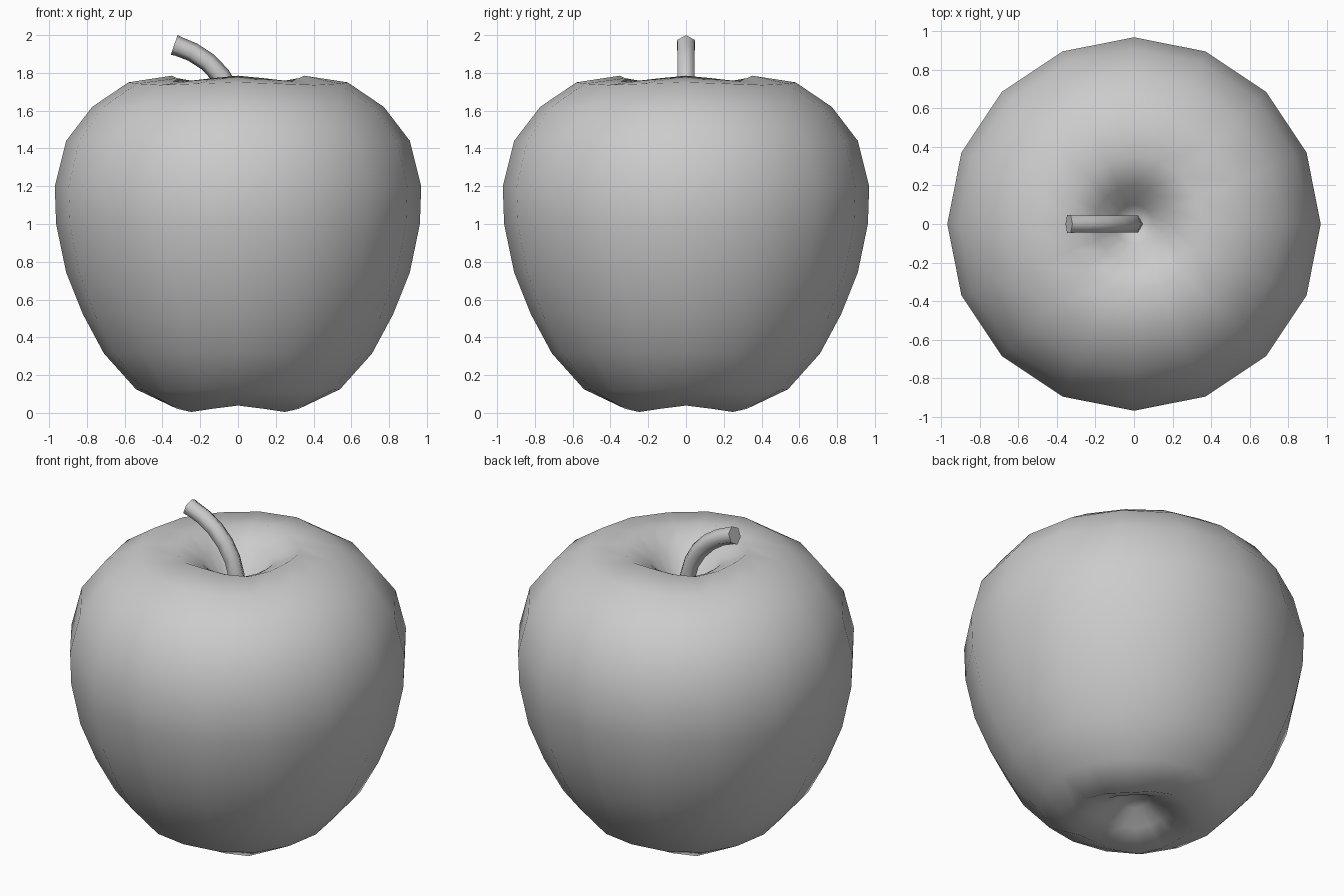
import bpy, bmesh, math
from mathutils import Vector

if "Cube" in bpy.data.objects:
    bpy.data.objects.remove(bpy.data.objects["Cube"])


def loft(name, rings, start=None, end=None, angle=60):
    """Skin a list of closed rings; ends close to a pole point or a flat cap."""
    bm = bmesh.new()
    loops = [[bm.verts.new(p) for p in ring] for ring in rings]
    n = len(loops[0])
    for a, b in zip(loops, loops[1:]):
        for i in range(n):
            j = (i + 1) % n
            bm.faces.new((a[i], a[j], b[j], b[i]))
    for loop, pole in ((loops[0], start), (loops[-1], end)):
        if pole is None:
            bm.faces.new(loop)
        else:
            tip = bm.verts.new(pole)
            for i in range(n):
                bm.faces.new((loop[i], loop[(i + 1) % n], tip))
    bmesh.ops.recalc_face_normals(bm, faces=bm.faces)
    mesh = bpy.data.meshes.new(name)
    bm.to_mesh(mesh)
    bm.free()
    obj = bpy.data.objects.new(name, mesh)
    bpy.context.collection.objects.link(obj)
    bpy.ops.object.select_all(action='DESELECT')
    obj.select_set(True)
    bpy.context.view_layer.objects.active = obj
    bpy.ops.object.shade_smooth_by_angle(angle=math.radians(angle))
    return obj


# Apple body: 16-sided lathe (radius, height, four-fold waviness of the rim)
profile = [
    (0.09, 0.16, 0.0), (0.19, 0.09, 0.008), (0.35, 0.022, 0.017),
    (0.54, 0.12, 0.005), (0.71, 0.315, 0), (0.82, 0.52, 0),
    (0.91, 0.745, 0), (0.963, 1.0, 0), (0.97, 1.2, 0), (0.91, 1.44, 0),
    (0.772, 1.62, 0), (0.58, 1.743, 0.007), (0.35, 1.772, 0.013),
    (0.2, 1.695, 0.005), (0.1, 1.56, 0),
]
body_rings = []
for r, z, wave in profile:
    angles = [math.tau * i / 16 for i in range(16)]
    body_rings.append([(r * math.cos(a), r * math.sin(a),
                        z + wave * math.cos(4 * a)) for a in angles])
loft("apple_body", body_rings, (0, 0, 0.18), (0, 0, 1.49), angle=180)

# Stem: six-sided tube bending to the left (x, z, radius)
path = [
    (0.0, 1.46, 0.05), (-0.01, 1.6, 0.05), (-0.04, 1.7, 0.05),
    (-0.09, 1.785, 0.051), (-0.16, 1.858, 0.051), (-0.24, 1.91, 0.051),
    (-0.315, 1.94, 0.052), (-0.338, 1.948, 0.055),
]
stem_rings = []
for k, (x, z, r) in enumerate(path):
    p, q = path[max(k - 1, 0)], path[min(k + 1, len(path) - 1)]
    t = Vector((q[0] - p[0], 0, q[1] - p[1])).normalized()
    side = Vector((t.z, 0, -t.x))
    ring = []
    for i in range(6):
        a = math.tau * i / 6
        ring.append(Vector((x, 0, z)) + side * r * math.cos(a)
                    + Vector((0, r * math.sin(a), 0)))
    stem_rings.append(ring)
loft("stem", stem_rings, angle=65)
